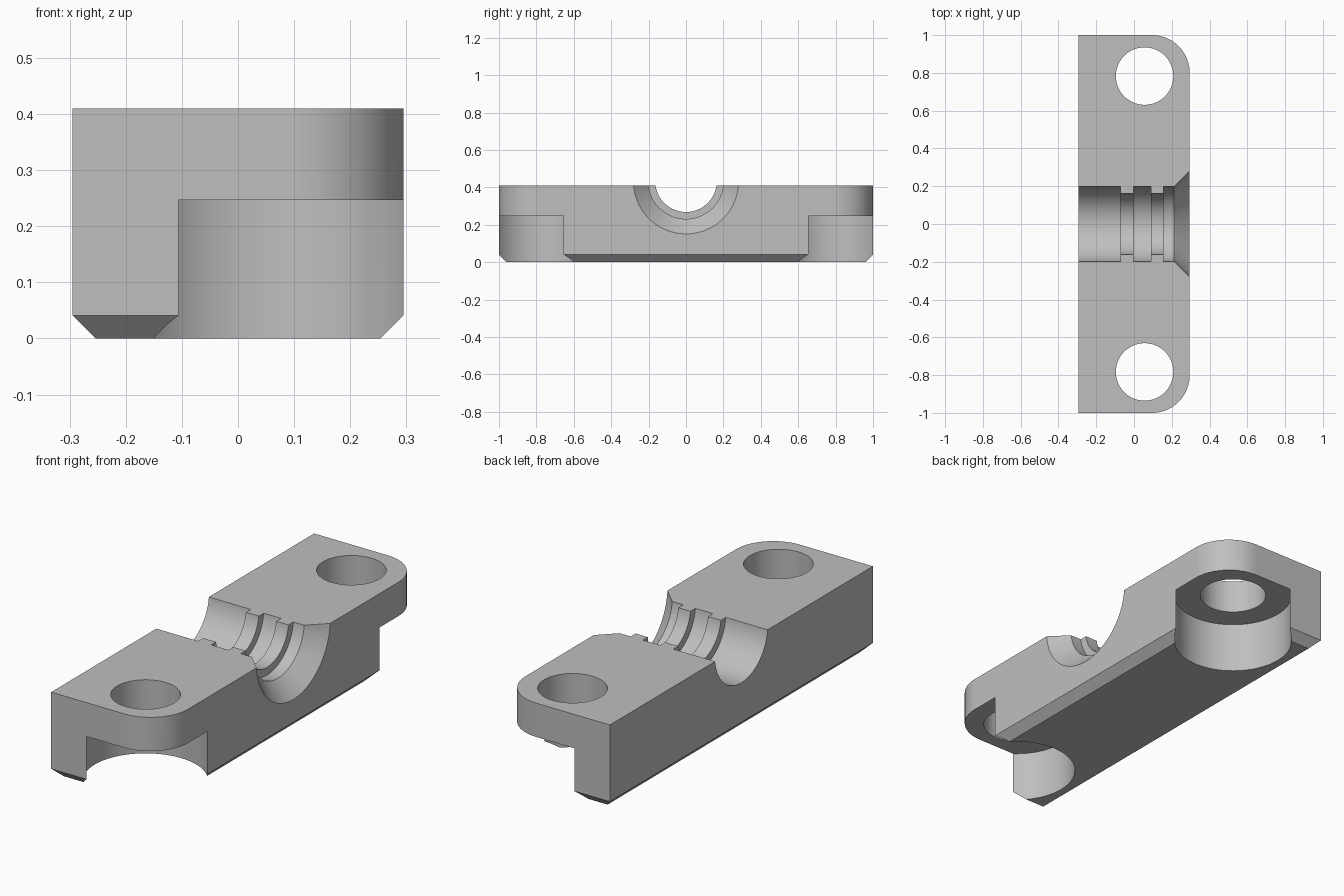
import bpy, bmesh, math
from mathutils import Vector, Matrix

cube = bpy.data.objects.get("Cube")
if cube:
    bpy.data.objects.remove(cube, do_unlink=True)

HALF_X, HALF_Y, HEIGHT = 0.295, 1.0, 0.41
CHAMFER, CORNER = 0.041, 0.2
SEGMENTS = 96

grey = bpy.data.materials.new("plain grey")
grey.use_nodes = True
colour = (0.52, 0.52, 0.52, 1)
grey.diffuse_color = colour
grey.node_tree.nodes["Principled BSDF"].inputs["Base Color"].default_value = colour


def loft(name, loops):
    """Solid skinned over matching closed loops, with capped ends."""
    bm = bmesh.new()
    rings = [[bm.verts.new(p) for p in loop] for loop in loops]
    n = len(rings[0])
    for a, b in zip(rings, rings[1:]):
        for i in range(n):
            j = (i + 1) % n
            bm.faces.new((a[i], a[j], b[j], b[i]))
    bm.faces.new(rings[0][::-1])
    bm.faces.new(rings[-1])
    bmesh.ops.recalc_face_normals(bm, faces=bm.faces)
    mesh = bpy.data.meshes.new(name)
    bm.to_mesh(mesh)
    bm.free()
    mesh.materials.append(grey)
    obj = bpy.data.objects.new(name, mesh)
    bpy.context.collection.objects.link(obj)
    return obj


def lathe(name, profile, matrix):
    """Turned solid from (radius, height) pairs, placed by a matrix."""
    loops = []
    for r, h in profile:
        angles = [2 * math.pi * i / SEGMENTS for i in range(SEGMENTS)]
        loops.append([matrix @ Vector((r * math.cos(a), r * math.sin(a), h)) for a in angles])
    return loft(name, loops)


def outline(inset, z, steps=24):
    """Rectangle with both +x corners rounded."""
    x, y, r = HALF_X - inset, HALF_Y - inset, CORNER - inset
    pts = [(-x, y, z), (-x, -y, z)]
    for side in (-1, 1):
        for i in range(steps + 1):
            t = i / steps if side < 0 else 1 - i / steps
            a = t * math.pi / 2
            pts.append((x - r + r * math.sin(a), side * (y - r + r * math.cos(a)), z))
    return pts


# Clamp body with chamfered underside
body = loft("clamp_half_body", [outline(CHAMFER, 0), outline(0, CHAMFER), outline(0, HEIGHT)])

# Bolt holes with wide counterbores underneath
bolt = [(0.271, -0.1), (0.271, 0.247), (0.152, 0.247), (0.152, 0.6)]
cutters = [lathe("bolt_hole_cutter", bolt, Matrix.Translation((0.056, s * 0.783, 0)))
           for s in (-1, 1)]

# Cross channel with two gripping ribs and a flared mouth
BORE, RIB = 0.201, 0.164
channel = [(BORE, -0.4), (BORE, -0.072), (RIB, -0.072), (RIB, -0.003),
           (BORE, -0.003), (BORE, 0.09), (RIB, 0.09), (RIB, 0.155),
           (BORE, 0.155), (BORE, 0.213), (0.281, HALF_X), (0.321, HALF_X + 0.04)]
place = Matrix.Translation((0, 0, 0.432)) @ Matrix.Rotation(math.pi / 2, 4, "Y")
cutters.append(lathe("channel_cutter", channel, place))

# Cut, then discard the cutters
bpy.ops.object.select_all(action="DESELECT")
bpy.context.view_layer.objects.active = body
body.select_set(True)
for cutter in cutters:
    mod = body.modifiers.new("cut", "BOOLEAN")
    mod.operation, mod.solver, mod.object = "DIFFERENCE", "EXACT", cutter
    bpy.ops.object.modifier_apply(modifier=mod.name)
    bpy.data.objects.remove(cutter, do_unlink=True)

bpy.ops.object.shade_smooth_by_angle(angle=math.radians(30))
